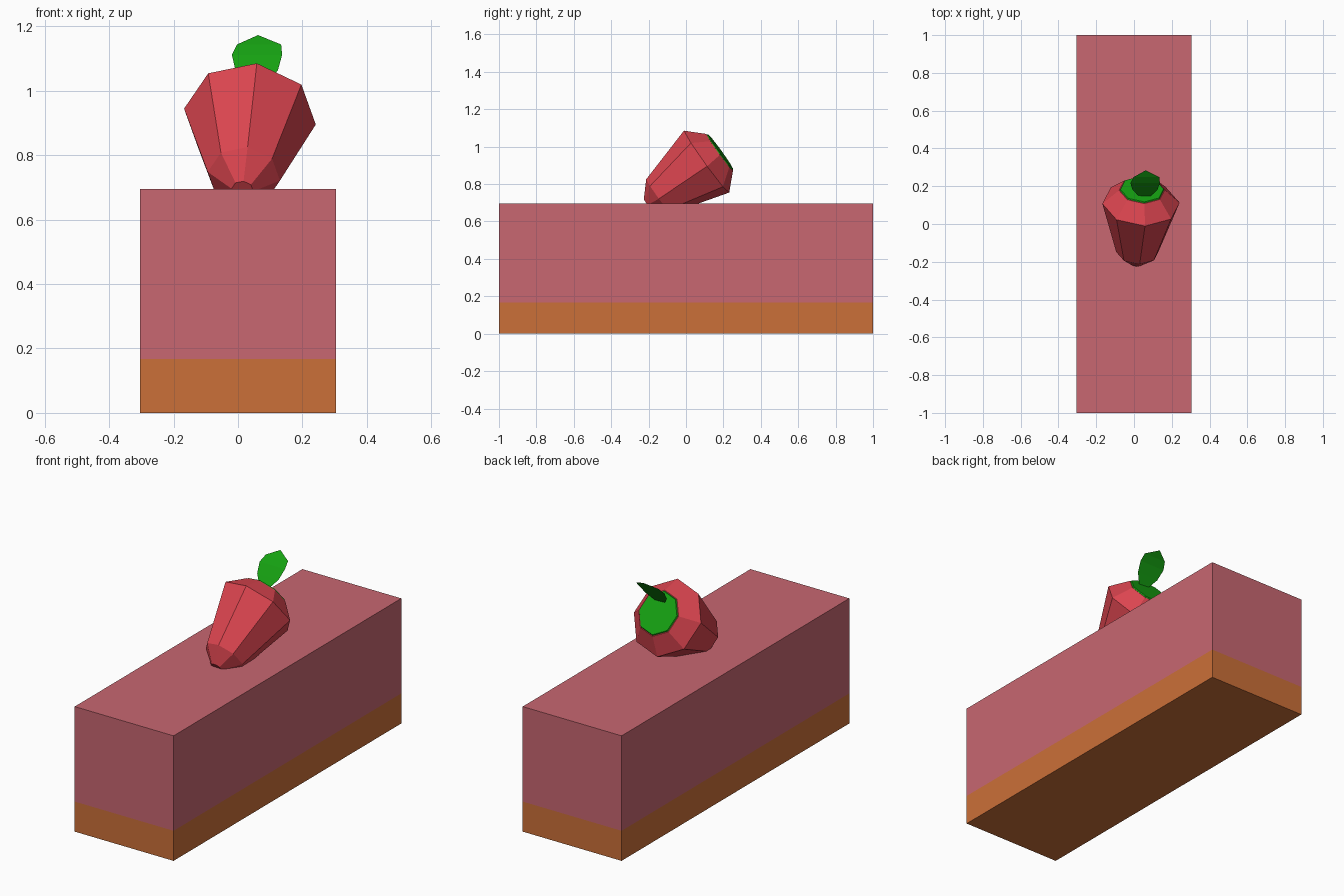
import bpy, bmesh, math
from mathutils import Vector

if "Cube" in bpy.data.objects:
    bpy.data.objects.remove(bpy.data.objects["Cube"])


def material(name, color):
    m = bpy.data.materials.new(name)
    m.diffuse_color = (*color, 1)
    m.use_nodes = True
    m.node_tree.nodes["Principled BSDF"].inputs["Base Color"].default_value = m.diffuse_color
    return m


pink = material("pink_cream", (0.58, 0.135, 0.165))
orange = material("biscuit", (0.60, 0.16, 0.04))
red = material("berry_red", (0.72, 0.06, 0.08))
green = material("leaf_green", (0.008, 0.36, 0.006))


def finish(bm, name, mat):
    bmesh.ops.recalc_face_normals(bm, faces=bm.faces[:])
    me = bpy.data.meshes.new(name)
    bm.to_mesh(me)
    bm.free()
    me.materials.append(mat)
    ob = bpy.data.objects.new(name, me)
    bpy.context.collection.objects.link(ob)
    return ob


def box(name, z0, z1, mat):
    bm = bmesh.new()
    bmesh.ops.create_cube(bm, size=1)
    for v in bm.verts:
        v.co = (v.co.x * 0.608, v.co.y * 2, z0 if v.co.z < 0 else z1)
    return finish(bm, name, mat)


# Cake slice: biscuit base and cream block
box("biscuit_base", 0, 0.167, orange)
box("cream_block", 0.167, 0.695, pink)

# Tilted strawberry: eight-sided rings along a leaning axis
centre = Vector((0.037, 0.11, 0.92))
axis = Vector((0.06, 0.81, 0.585)).normalized()
side = Vector((1, 0, 0))
side = (side - axis * side.dot(axis)).normalized()
up = side.cross(axis)


def lathe(name, profile, mat):
    bm = bmesh.new()
    rings = []
    for t, r in profile:
        ring = []
        for k in range(8):
            a = math.radians(84 + 45 * k)
            ring.append(bm.verts.new(
                centre + axis * t + (side * math.cos(a) + up * math.sin(a)) * r))
        rings.append(ring)
    for a, b in zip(rings, rings[1:]):
        for k in range(8):
            n = (k + 1) % 8
            bm.faces.new((a[k], a[n], b[n], b[k]))
    bm.faces.new(rings[0])
    bm.faces.new(rings[-1])
    return finish(bm, name, mat)


lathe("strawberry", [(-0.39, 0.034), (-0.317, 0.113), (0, 0.206), (0.086, 0.122)], red)
lathe("strawberry_cap", [(0.084, 0.12), (0.092, 0.115)], green)

# Curled leaf: rows of (y, z, left x, right x) ending in a point
rows = [(0.14, 1.01, 0.035, 0.08), (0.18, 1.064, -0.008, 0.124),
        (0.217, 1.112, -0.019, 0.137), (0.248, 1.144, -0.003, 0.134)]
bm = bmesh.new()
pairs = [(bm.verts.new((l, y, z)), bm.verts.new((r, y, z))) for y, z, l, r in rows]
for a, b in zip(pairs, pairs[1:]):
    bm.faces.new((a[0], a[1], b[1], b[0]))
bm.faces.new((*pairs[-1], bm.verts.new((0.062, 0.284, 1.173))))
finish(bm, "leaf", green)
